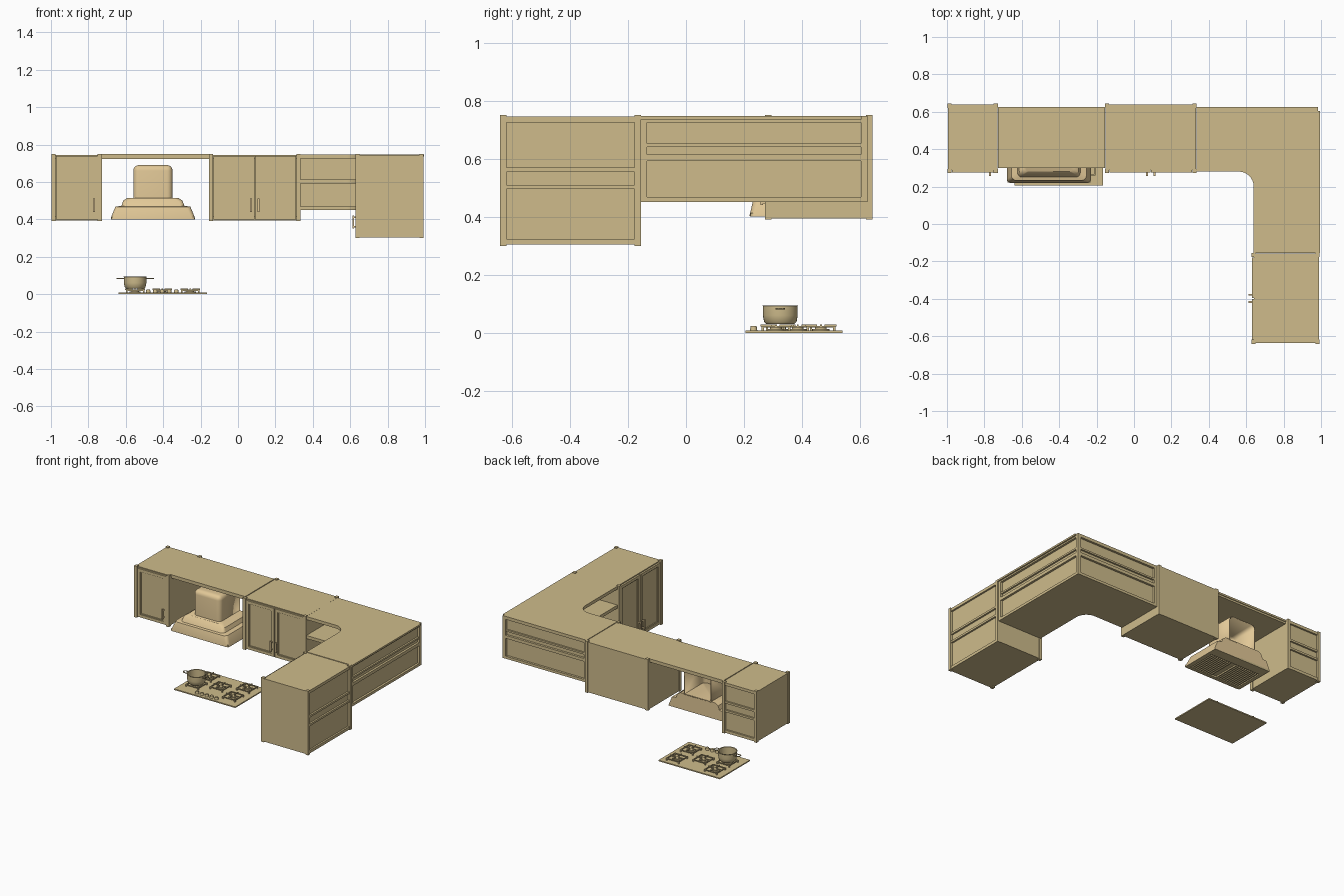
import bpy, bmesh, math
from mathutils import Matrix, Vector

if "Cube" in bpy.data.objects:
    bpy.data.objects.remove(bpy.data.objects["Cube"])


def material(name, rgb):
    m = bpy.data.materials.new(name)
    m.use_nodes = True
    m.diffuse_color = (*rgb, 1)
    m.node_tree.nodes["Principled BSDF"].inputs["Base Color"].default_value = (*rgb, 1)
    return m


TAN = material("tan_wood", (0.62, 0.50, 0.26))
CREAM = material("cream_metal", (0.76, 0.58, 0.31))
HERE = Matrix()


def finish(name, bm, mat=TAN, smooth=False, place=HERE):
    bmesh.ops.recalc_face_normals(bm, faces=bm.faces)
    bm.transform(place)
    me = bpy.data.meshes.new(name)
    bm.to_mesh(me)
    bm.free()
    me.materials.append(mat)
    ob = bpy.data.objects.new(name, me)
    bpy.context.collection.objects.link(ob)
    if smooth:
        bpy.ops.object.select_all(action="DESELECT")
        ob.select_set(True)
        bpy.context.view_layer.objects.active = ob
        bpy.ops.object.shade_smooth_by_angle(angle=math.radians(35))
    return ob


def add_box(bm, x, y, z):
    verts = bmesh.ops.create_cube(bm, size=1)["verts"]
    for v in verts:
        v.co = Vector([r[0] if c < 0 else r[1] for c, r in zip(v.co, (x, y, z))])


def boxes(name, parts, mat=TAN, place=HERE):
    bm = bmesh.new()
    for p in parts:
        add_box(bm, *p)
    return finish(name, bm, mat, place=place)


def add_cylinder(bm, r, x, y, z0, z1, r2=None, n=20):
    bmesh.ops.create_cone(bm, cap_ends=True, segments=n, radius1=r, radius2=r2 or r,
                          depth=z1 - z0, matrix=Matrix.Translation((x, y, (z0 + z1) / 2)))


def frame(x, z, y, t):
    """Four rails around a rectangle in the xz plane."""
    return [((x[0], x[0] + t), y, z), ((x[1] - t, x[1]), y, z),
            ((x[0] + t, x[1] - t), y, (z[0], z[0] + t)),
            ((x[0] + t, x[1] - t), y, (z[1] - t, z[1]))]


def cabinet(name, w, d, z, place, doors, handles, open_back):
    h, t = w / 2, 0.022
    f, b = -d / 2, d / 2
    # carcass: posts, sides, top, bottom and mid shelf
    posts = [((s * h - t if s > 0 else -h, h if s > 0 else t - h), y, z)
             for s in (-1, 1) for y in ((f, f + t), (b - t, b))]
    low, high = z[0] + 0.004, z[1] - 0.005
    sides = [((-h + 0.003, -h + t), (f + t, b - t), (low, high)),
             ((h - t, h - 0.003), (f + t, b - t), (low, high))]
    decks = [((t - h, h - t), (f + 0.015, b - 0.004), r)
             for r in ((low, low + 0.02), (high - 0.02, high))]
    boxes(name + "_carcass", posts + sides + decks, place=place)
    inset = 0.016 if open_back else 0.003
    boxes(name + "_back", [((t - h, h - t), (b - inset - 0.008, b - inset), (low, high))], place=place)
    if open_back:
        mid = (z[0] + z[1]) / 2
        boxes(name + "_shelf_edges", [((t - h, h - t), (b - inset, b - 0.004), (mid + o, mid + o + 0.014))
                                      for o in (-0.03, 0.03)], place=place)
    # framed doors with a raised inner bead
    step = (w - 2 * t) / doors
    for i in range(doors):
        x = (-h + t + i * step + 0.002, -h + t + (i + 1) * step - 0.002)
        zz = (z[0] + 0.008, z[1] - 0.012)
        inner = ((x[0] + 0.02, x[1] - 0.02), (zz[0] + 0.02, zz[1] - 0.02))
        boxes(f"{name}_door_{i + 1}",
              frame(x, zz, (f + 0.003, f + 0.022), 0.02)
              + frame(*inner, (f + 0.008, f + 0.022), 0.005)
              + [(*[inner[0]], (f + 0.013, f + 0.022), inner[1])], place=place)
    # bar handles on two studs
    for hx in handles:
        z0 = z[0] + 0.05
        x = (hx - 0.005, hx + 0.005)
        boxes(name + "_handle", [(x, (f - 0.016, f - 0.008), (z0, z0 + 0.07))]
              + [(x, (f - 0.008, f + 0.005), (z0 + o, z0 + o + 0.008)) for o in (0.006, 0.056)],
              CREAM, place)


cabinet("left_cabinet", 0.27, 0.37, (0.39, 0.75),
        Matrix.Translation((-0.863, 0.458, 0)), 1, [0.093], True)
cabinet("middle_cabinet", 0.49, 0.37, (0.39, 0.75),
        Matrix.Translation((0.09, 0.458, 0)), 2, [-0.02, 0.02], False)
cabinet("end_cabinet", 0.485, 0.365, (0.30, 0.75),
        Matrix.Translation((0.81, -0.398, 0)) @ Matrix.Rotation(-math.pi / 2, 4, "Z"),
        2, [-0.02, 0.02], True)

# panel bridging the space over the hood
boxes("bridge_panel", [((-0.728, -0.155), (0.30, 0.625), (0.735, 0.748)),
                       ((-0.728, -0.155), (0.305, 0.62), (0.722, 0.735))])


# open corner shelves with a rounded inside corner
def corner_board(name, z0, z1, inset=0.0):
    arc = [(0.56 + 0.08 * math.cos(a), 0.20 + 0.08 * math.sin(a))
           for a in [math.pi / 2 * (1 - i / 10) for i in range(11)]]
    pts = [(0.335, 0.625), (0.335, 0.28)] + arc + [(0.64, -0.155), (0.985, -0.155), (0.985, 0.625)]
    bm = bmesh.new()
    face = bm.faces.new([bm.verts.new((x, y, z0)) for x, y in pts])
    up = bmesh.ops.extrude_face_region(bm, geom=[face])["geom"]
    bmesh.ops.translate(bm, vec=(0, 0, z1 - z0),
                        verts=[g for g in up if isinstance(g, bmesh.types.BMVert)])
    finish(name, bm, smooth=True)


for board, z0, z1 in (("bottom", 0.45, 0.468), ("middle", 0.592, 0.614), ("top", 0.725, 0.747)):
    corner_board(f"corner_{board}_board", z0, z1)
boxes("corner_back_walls", [((0.335, 0.97), (0.598, 0.61), (0.46, 0.735)),
                            ((0.958, 0.97), (-0.155, 0.61), (0.46, 0.735))])
boxes("corner_posts", [((0.963, 0.985), (0.603, 0.625), (0.455, 0.74)),
                       ((0.335, 0.355), (0.605, 0.625), (0.455, 0.74)),
                       ((0.965, 0.985), (-0.155, -0.135), (0.455, 0.74))])
boxes("corner_back_rails", [((0.335, 0.98), (0.61, 0.622), (0.64, 0.652)),
                            ((0.97, 0.982), (-0.15, 0.62), (0.64, 0.652))])
boxes("right_edge_trim", [((0.985, 0.995), (-0.155, 0.605), (0.735, 0.747))])

# hood canopy: stacked tapering rings, open below
CX, BACK = -0.455, 0.52
bm = bmesh.new()
rings = []
for hw, front, z in ((0.225, 0.22, 0.40), (0.225, 0.22, 0.408), (0.20, 0.238, 0.468),
                     (0.168, 0.255, 0.472), (0.158, 0.265, 0.50), (0.135, 0.28, 0.515)):
    rings.append([bm.verts.new(p) for p in ((CX - hw, front, z), (CX + hw, front, z),
                                            (CX + hw, BACK, z), (CX - hw, BACK, z))])
for a, b in zip(rings, rings[1:]):
    for i in range(4):
        bm.faces.new((a[i], a[(i + 1) % 4], b[(i + 1) % 4], b[i]))
bm.faces.new(rings[-1])
slanted = [e for e in bm.edges if abs(e.verts[0].co.z - e.verts[1].co.z) > 0.001
           and all(v.co.y < 0.4 for v in e.verts)]
bmesh.ops.bevel(bm, geom=slanted, offset=0.018, segments=4, affect="EDGES", profile=0.5)
finish("hood_canopy", bm, CREAM, True)

# hood duct: rounded shell, open towards the wall
bm = bmesh.new()
add_box(bm, (CX - 0.105, CX + 0.105), (0.30, BACK), (0.51, 0.69))
rounded = [e for e in bm.edges if not all(v.co.y > 0.5 for v in e.verts)
           and not all(v.co.z < 0.6 for v in e.verts)]
bmesh.ops.bevel(bm, geom=rounded, offset=0.03, segments=5, affect="EDGES", profile=0.5)
bmesh.ops.delete(bm, geom=[f for f in bm.faces if f.calc_center_median().y > BACK - 0.001],
                 context="FACES")
duct = finish("hood_duct", bm, CREAM, True)
wall = duct.modifiers.new("thickness", "SOLIDIFY")
wall.thickness = 0.006

# hood filter: rim, backing and slats
slats = [((CX - 0.19 + i * 0.0165, CX - 0.181 + i * 0.0165), (0.25, 0.44), (0.401, 0.411))
         for i in range(24) if i not in (11, 12)]
boxes("hood_filter", slats + [((CX - 0.215, CX + 0.215), (0.23, 0.51), (0.412, 0.418)),
                              ((CX - 0.222, CX + 0.222), (0.223, 0.245), (0.40, 0.413)),
                              ((CX - 0.222, CX + 0.222), (0.45, BACK), (0.40, 0.413)),
                              ((CX - 0.222, CX - 0.198), (0.245, 0.45), (0.40, 0.413)),
                              ((CX + 0.198, CX + 0.222), (0.245, 0.45), (0.40, 0.413))])

# cooktop plate, burners, grates and knobs
boxes("cooktop_plate", [((-0.64, -0.165), (0.205, 0.54), (0, 0.008))])
for i, (x, y) in enumerate(((-0.55, 0.325), (-0.55, 0.465), (-0.405, 0.385),
                            (-0.255, 0.31), (-0.255, 0.465))):
    bm = bmesh.new()
    add_cylinder(bm, 0.03, x, y, 0.008, 0.014)
    add_cylinder(bm, 0.02, x, y, 0.014, 0.021)
    finish(f"burner_{i + 1}", bm, TAN, True)
    bm = bmesh.new()
    for s in (-1, 1):
        for a, b in ((0.05, 0.003), (0.003, 0.05)):
            ox, oy = (0, s * 0.047) if a > b else (s * 0.047, 0)
            add_box(bm, (x + ox - a, x + ox + a), (y + oy - b, y + oy + b), (0.018, 0.024))
        fx, fy = x + s * 0.033, y + s * 0.033
        add_box(bm, (fx - 0.02, fx + 0.02), (y - 0.003, y + 0.003), (0.022, 0.029))
        add_box(bm, (x - 0.003, x + 0.003), (fy - 0.02, fy + 0.02), (0.022, 0.029))
        for t in (-1, 1):
            lx, ly = x + s * 0.046, y + t * 0.046
            add_box(bm, (lx - 0.004, lx + 0.004), (ly - 0.004, ly + 0.004), (0.008, 0.02))
    finish(f"grate_{i + 1}", bm)
bm = bmesh.new()
for i in range(5):
    add_cylinder(bm, 0.013, -0.48 + i * 0.0375, 0.233, 0.008, 0.024, 0.010, 16)
finish("knobs", bm, TAN, True)

# cooking pot: turned profile with two loop handles
PX, PY = -0.55, 0.325
bm = bmesh.new()
profile = [(0, 0.03), (0.048, 0.03), (0.056, 0.038), (0.06, 0.06), (0.06, 0.092),
           (0.063, 0.095), (0.056, 0.095), (0.055, 0.04), (0, 0.036)]
verts = [bm.verts.new((r, 0, z)) for r, z in profile]
edges = [bm.edges.new(p) for p in zip(verts, verts[1:])]
bmesh.ops.spin(bm, geom=verts + edges, axis=(0, 0, 1), cent=(0, 0, 0),
               angle=2 * math.pi, steps=32, use_duplicate=False)
bmesh.ops.remove_doubles(bm, verts=bm.verts, dist=0.0001)
finish("pot", bm, TAN, True, Matrix.Translation((PX, PY, 0)))
for side, s in (("left", 1), ("right", -1)):
    cu = bpy.data.curves.new(f"pot_{side}_handle", "CURVE")
    cu.dimensions, cu.bevel_depth, cu.bevel_resolution = "3D", 0.003, 2
    sp = cu.splines.new("POLY")
    path = [(0.057, -0.014), (0.09, -0.014), (0.098, -0.007), (0.098, 0.007), (0.09, 0.014), (0.057, 0.014)]
    sp.points.add(len(path) - 1)
    for p, (x, y) in zip(sp.points, path):
        p.co = (PX + s * x, PY + y, 0.083, 1)
    cu.materials.append(TAN)
    bpy.context.collection.objects.link(bpy.data.objects.new(cu.name, cu))
